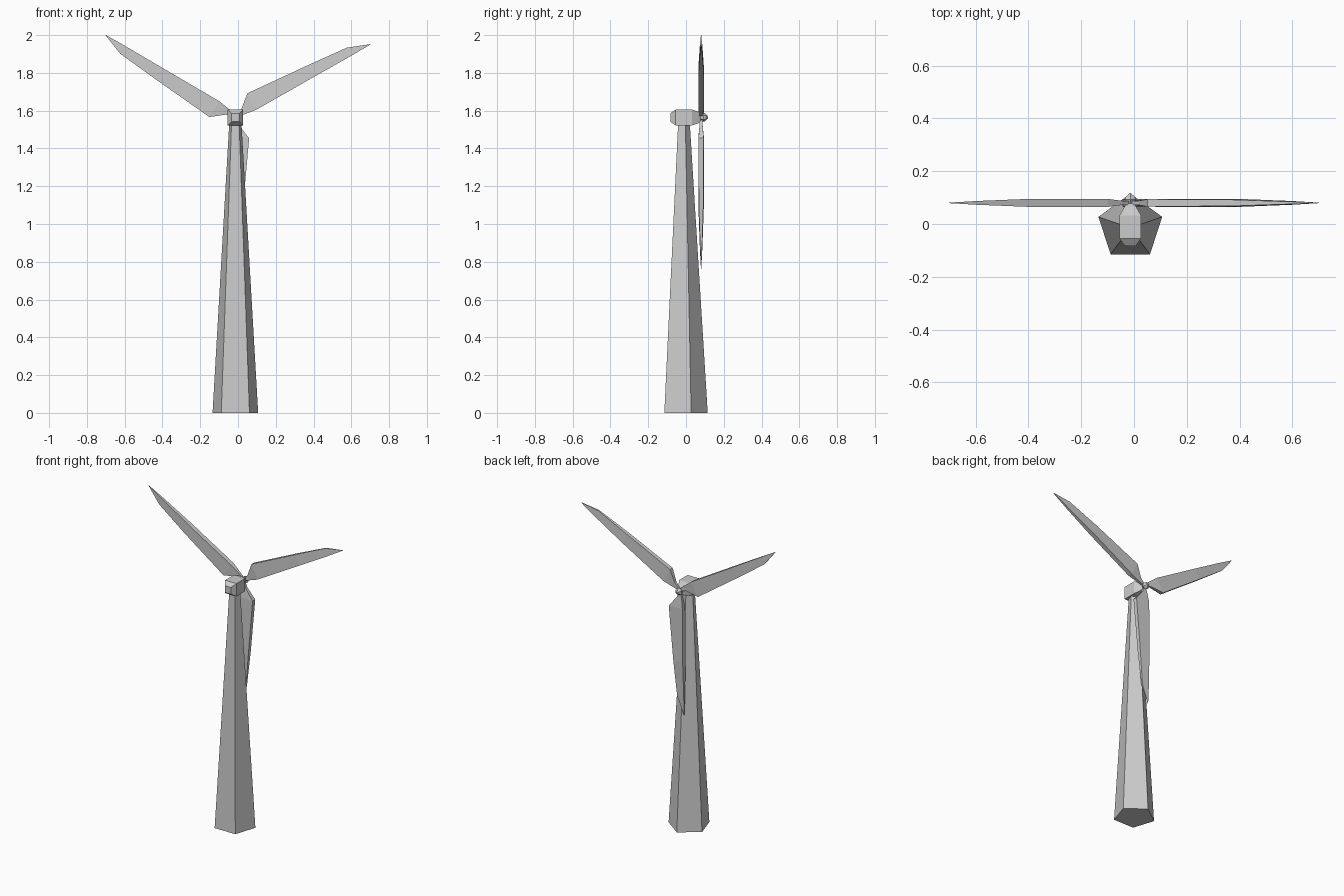
import bpy, bmesh
from math import sin, cos, radians, pi

if "Cube" in bpy.data.objects:
    bpy.data.objects.remove(bpy.data.objects["Cube"])

CX = -0.014          # axis of the tower and rotor
HUB_Z = 1.571        # rotor centre height
ROTOR_Y = 0.08


def loft(name, rings):
    """Skin a list of equal-length point rings and cap both ends."""
    bm = bmesh.new()
    vr = [[bm.verts.new(p) for p in ring] for ring in rings]
    n = len(vr[0])
    for a, b in zip(vr, vr[1:]):
        for i in range(n):
            j = (i + 1) % n
            bm.faces.new((a[i], a[j], b[j], b[i]))
    bm.faces.new(vr[0][::-1])
    bm.faces.new(vr[-1])
    bmesh.ops.remove_doubles(bm, verts=bm.verts, dist=0.0005)
    bmesh.ops.recalc_face_normals(bm, faces=bm.faces)
    me = bpy.data.meshes.new(name)
    bm.to_mesh(me)
    bm.free()
    ob = bpy.data.objects.new(name, me)
    bpy.context.collection.objects.link(ob)
    return ob


# Tapered five-sided tower
def pentagon(r, y, z):
    return [(CX + r * cos(pi / 2 + i * 2 * pi / 5),
             y + r * sin(pi / 2 + i * 2 * pi / 5), z) for i in range(5)]


loft("tower", [pentagon(0.127, -0.012, 0), pentagon(0.034, -0.014, 1.535)])


# Boxy housing with chamfered front and tapered back
def rect(y, w, h, z):
    return [(CX + sx * w, y, z + sz * h)
            for sx, sz in ((-1, -1), (1, -1), (1, 1), (-1, 1))]


loft("nacelle", [rect(y, w, h, 1.564) for y, w, h in (
    (-0.083, 0.021, 0.022), (-0.055, 0.041, 0.042), (-0.015, 0.041, 0.042),
    (0.032, 0.041, 0.042), (0.067, 0.021, 0.030), (0.078, 0.013, 0.018))])

# Pointed spinner on the rotor axis
loft("spinner", [
    [(CX + r * cos(i * pi / 3 + pi / 6), y, 1.565 + r * sin(i * pi / 3 + pi / 6))
     for i in range(6)]
    for y, r in ((0.07, 0.013), (0.092, 0.024), (0.103, 0.02), (0.117, 0.003))])

# Blade stations: distance, leading edge, trailing edge, half thicknesses
STATIONS = ((0.012, -0.007, 0.007, 0.007, 0.007),
            (0.047, -0.014, 0.020, 0.008, 0.008),
            (0.114, -0.022, 0.077, 0.015, 0.014),
            (0.464, -0.012, 0.058, 0.015, 0.012),
            (0.692, -0.006, 0.043, 0.007, 0.005),
            (0.810, -0.001, 0.001, 0.001, 0.001))

for k in range(3):
    a = radians(28 + 120 * k)
    rings = []
    for u, lead, trail, tl, tt in STATIONS:
        rings.append([(CX + u * cos(a) - v * sin(a), ROTOR_Y + t,
                       HUB_Z + u * sin(a) + v * cos(a))
                      for v, t in ((lead, -tl), (trail, -tt), (trail, tt), (lead, tl))])
    loft(f"blade_{k + 1}", rings)
